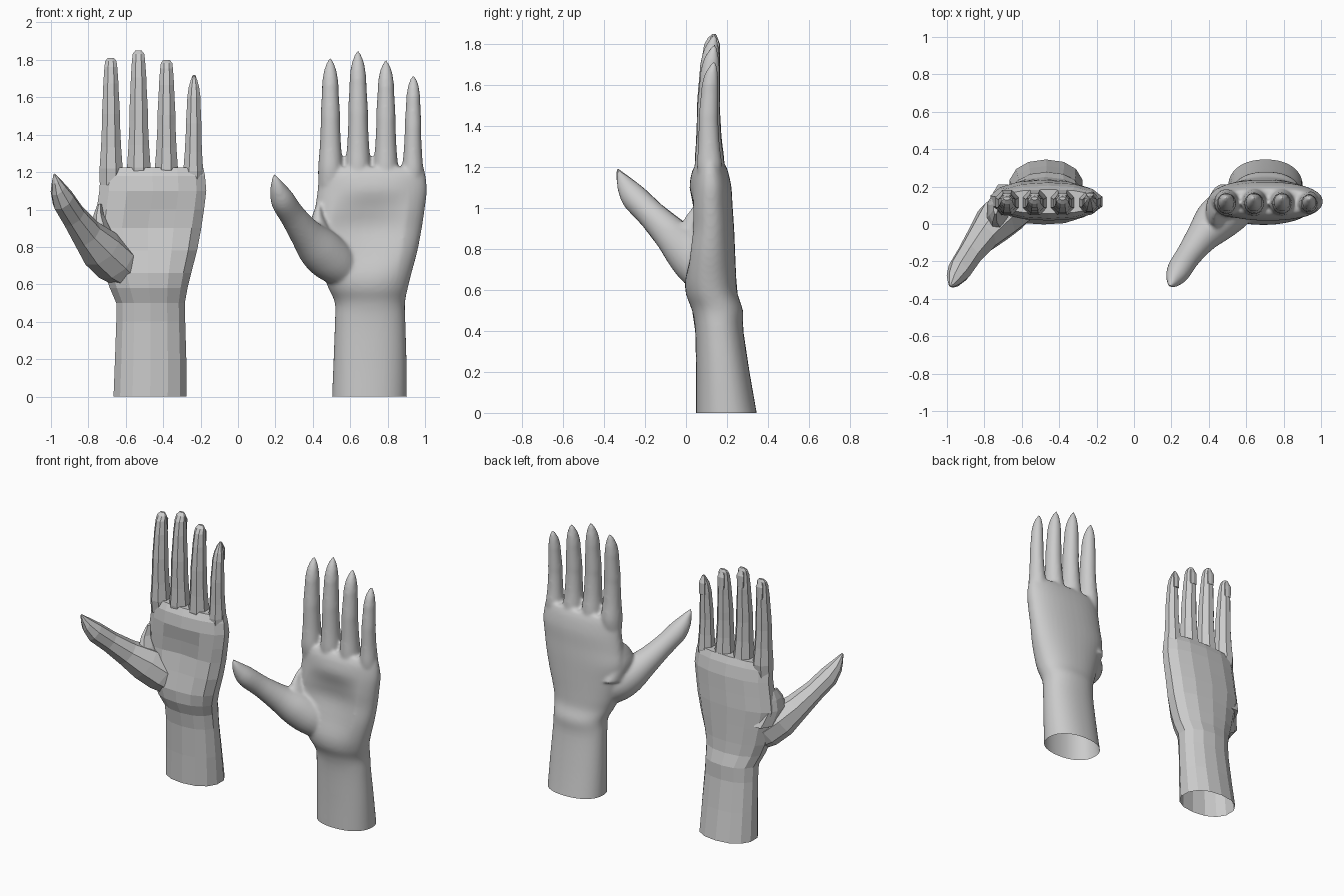
import bpy, bmesh, math
from mathutils import Vector

if "Cube" in bpy.data.objects:
    bpy.data.objects.remove(bpy.data.objects["Cube"])

SHIFT = 1.173   # distance between the faceted and the smooth hand
skin = bpy.data.materials.new("light_grey")
skin.diffuse_color = (0.6, 0.6, 0.6, 1)
skin.use_nodes = True
skin.node_tree.nodes["Principled BSDF"].inputs["Base Color"].default_value = skin.diffuse_color


def refine(rings, n):
    """Insert Catmull-Rom rings between the given ones."""
    out = []
    for i in range(len(rings) - 1):
        quad = [rings[max(i - 1, 0)], rings[i], rings[i + 1], rings[min(i + 2, len(rings) - 1)]]
        for k in range(n):
            t = k / n
            out.append([0.5 * (2 * b + (c - a) * t + (2 * a - 5 * b + 4 * c - d) * t * t
                               + (3 * b - a - 3 * c + d) * t ** 3) for a, b, c, d in zip(*quad)])
    return out + [rings[-1]]


def loft(name, rings, sides, u=(1, 0, 0), v=(0, 1, 0), power=1.0):
    """Closed tube through rings (x, y, z, ru, rv, hollow)."""
    u, v = Vector(u), Vector(v)
    bm = bmesh.new()
    loops = []
    for r in rings:
        loop = []
        hollow = r[5] if len(r) > 5 else 0
        for i in range(sides):
            a = 2 * math.pi * (i + 0.5) / sides
            c, s = math.cos(a), math.sin(a)
            c = math.copysign(abs(c) ** power, c)
            s = math.copysign(abs(s) ** power, s)
            dent = hollow * max(0, 1 - 2.2 * c * c) if s < 0 else 0
            loop.append(bm.verts.new(Vector(r[:3]) + u * r[3] * c + v * (r[4] * s + dent)))
        loops.append(loop)
    for p, q in zip(loops, loops[1:]):
        for i in range(sides):
            j = (i + 1) % sides
            bm.faces.new((p[i], p[j], q[j], q[i]))
    bm.faces.new(loops[0][::-1])
    bm.faces.new(loops[-1])
    bmesh.ops.recalc_face_normals(bm, faces=bm.faces)
    me = bpy.data.meshes.new(name)
    bm.to_mesh(me)
    bm.free()
    ob = bpy.data.objects.new(name, me)
    bpy.context.collection.objects.link(ob)
    return ob


def apply(ob, kind, **props):
    bpy.context.view_layer.objects.active = ob
    m = ob.modifiers.new(kind, kind)
    for k, val in props.items():
        setattr(m, k, val)
    bpy.ops.object.modifier_apply(modifier=m.name)


# wrist and palm: left x, right x, front y, back y, z, palm hollow
PALM = [(-0.67, -0.27, 0.05, 0.36, -0.06, 0), (-0.67, -0.27, 0.05, 0.345, 0, 0),
        (-0.662, -0.272, 0.05, 0.31, 0.2, 0), (-0.655, -0.278, 0.045, 0.28, 0.4, 0),
        (-0.655, -0.28, 0.03, 0.278, 0.5, 0), (-0.69, -0.265, 0.0, 0.252, 0.58, 0),
        (-0.72, -0.245, -0.012, 0.245, 0.66, 0.01), (-0.75, -0.213, -0.005, 0.24, 0.78, 0.035),
        (-0.775, -0.19, 0.01, 0.235, 0.9, 0.045), (-0.762, -0.175, 0.012, 0.228, 1.0, 0.03),
        (-0.748, -0.163, 0.018, 0.222, 1.1, 0), (-0.742, -0.17, 0.03, 0.205, 1.18, 0),
        (-0.735, -0.18, 0.055, 0.185, 1.225, 0)]
PALM = [((l + r) / 2, (f + b) / 2, z, (r - l) / 2, (b - f) / 2, h) for l, r, f, b, z, h in PALM]

# thumb: centre and radius along its path
THUMB = [(-0.56, 0.13, 0.63, 0.08), (-0.66, 0.075, 0.72, 0.12), (-0.735, 0.015, 0.79, 0.118),
         (-0.81, -0.07, 0.87, 0.088), (-0.88, -0.165, 0.965, 0.07), (-0.935, -0.25, 1.05, 0.066),
         (-0.963, -0.295, 1.11, 0.046), (-0.975, -0.32, 1.155, 0.024), (-0.982, -0.333, 1.187, 0.006)]
AXIS = Vector((-0.42, -0.44, 0.5)).normalized()
TU = AXIS.cross(Vector((0, 0, 1))).normalized()
TV = AXIS.cross(TU)
THUMB = [(x, y, z, r, r) for x, y, z, r in THUMB]

# web of skin between thumb and index finger
WEB = [(-0.70, 0.10, 0.80, 0.07, 0.12), (-0.735, 0.07, 0.90, 0.055, 0.10),
       (-0.745, 0.075, 0.97, 0.03, 0.07), (-0.74, 0.09, 1.03, 0.012, 0.04)]

# fingers: base x, tip x, tip height, width factor
FINGERS = [(-0.678, -0.68, 1.81, 1.0), (-0.530, -0.532, 1.85, 1.02),
           (-0.383, -0.382, 1.80, 1.0), (-0.24, -0.235, 1.72, 0.86)]


def finger_rings(bx, tx, top, w, pointed):
    # height fraction, half width, half depth, centre y
    prof = [(0, 0.066, 0.060, 0.115), (0.13, 0.067, 0.072, 0.115), (0.3, 0.058, 0.062, 0.112),
            (0.48, 0.052, 0.057, 0.11), (0.56, 0.052, 0.056, 0.111), (0.74, 0.045, 0.05, 0.116),
            (0.80, 0.044, 0.048, 0.118)]
    if pointed:
        prof += [(0.89, 0.035, 0.038, 0.124), (0.96, 0.020, 0.020, 0.133), (1.0, 0.005, 0.005, 0.14)]
    else:
        prof += [(0.93, 0.037, 0.035, 0.122), (0.975, 0.033, 0.024, 0.13), (1.0, 0.018, 0.009, 0.137)]
    z0 = 1.13
    return [(bx + (tx - bx) * t, y, z0 + (top - z0) * t, a * w, b * w) for t, a, b, y in prof]


def build_hand(name, smooth):
    n = 4 if smooth else 1
    prep = (lambda r: refine(r, n)) if smooth else (lambda r: r)
    hand = loft(name, prep(PALM), 40 if smooth else 14, power=0.9)
    parts = [loft("thumb", prep(THUMB), 24 if smooth else 8, TU, TV),
             loft("thumb_web", prep(WEB), 20 if smooth else 8)]
    for bx, tx, top, w in FINGERS:
        pointed = smooth or top < 1.75
        parts.append(loft("finger", prep(finger_rings(bx, tx, top, w, pointed)), 20 if smooth else 8))
        if not smooth:   # raised nail on the back of the finger
            nail = [(tx, 0.157, top - 0.13, 0.026 * w, 0.008), (tx, 0.158, top - 0.05, 0.03 * w, 0.008),
                    (tx, 0.143, top - 0.004, 0.012 * w, 0.006)]
            parts.append(loft("nail", nail, 6))
    # weld all parts into one skin
    for p in parts:
        apply(hand, 'BOOLEAN', operation='UNION', solver='EXACT', object=p)
        bpy.data.objects.remove(p)
    if smooth:
        apply(hand, 'REMESH', mode='VOXEL', voxel_size=0.01)
        apply(hand, 'SMOOTH', factor=0.5, iterations=8)
    # cut the wrist open at the base
    bm = bmesh.new()
    bm.from_mesh(hand.data)
    bmesh.ops.bisect_plane(bm, geom=bm.verts[:] + bm.edges[:] + bm.faces[:], dist=1e-5,
                           plane_co=(0, 0, 0), plane_no=(0, 0, 1), clear_inner=True)
    if smooth:
        bmesh.ops.translate(bm, verts=bm.verts, vec=(SHIFT, 0, 0))
    for f in bm.faces:
        f.smooth = smooth
    bm.to_mesh(hand.data)
    bm.free()
    hand.data.materials.clear()
    hand.data.materials.append(skin)


build_hand("faceted_hand", False)
build_hand("smooth_hand", True)
